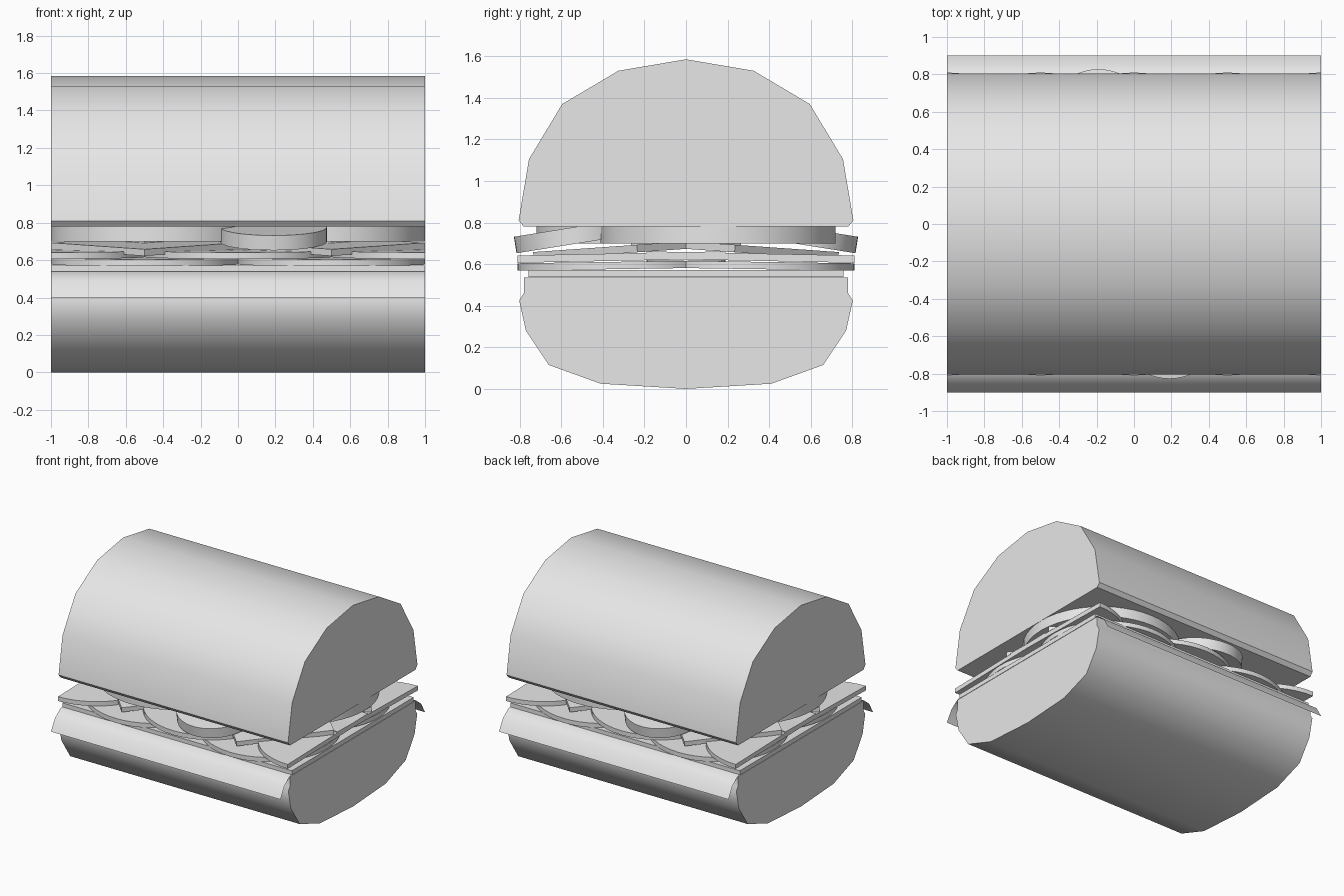
import bpy, bmesh
from math import atan2, radians
from mathutils import Matrix, Vector

cube = bpy.data.objects.get("Cube")
if cube:
    bpy.data.objects.remove(cube, do_unlink=True)

grey = bpy.data.materials.new("plain_grey")
grey.use_nodes = True
grey.diffuse_color = (0.8, 0.8, 0.8, 1)
grey.node_tree.nodes["Principled BSDF"].inputs["Base Color"].default_value = (0.8, 0.8, 0.8, 1)


def finish(name, bm, angle=45):
    mesh = bpy.data.meshes.new(name)
    bmesh.ops.recalc_face_normals(bm, faces=bm.faces)
    bm.to_mesh(mesh)
    bm.free()
    mesh.materials.append(grey)
    obj = bpy.data.objects.new(name, mesh)
    bpy.context.collection.objects.link(obj)
    bpy.ops.object.select_all(action='DESELECT')
    obj.select_set(True)
    bpy.context.view_layer.objects.active = obj
    bpy.ops.object.shade_smooth_by_angle(angle=radians(angle))
    return obj


def loaf(name, half, closed=True):
    """Mirror a half profile of (y, z) points and sweep it along x."""
    pts = half + [(-y, z) for y, z in reversed(half) if y > 0]
    bm = bmesh.new()
    ends = [[bm.verts.new((x, y, z)) for y, z in pts] for x in (-1, 1)]
    count = len(pts)
    for i in range(count if closed else count - 1):
        j = (i + 1) % count
        bm.faces.new((ends[0][i], ends[0][j], ends[1][j], ends[1][i]))
    if closed:
        for ring in ends:
            bm.faces.new(ring)
    return finish(name, bm)


def slice_part(name, x, y, z, radius, thick, sides=48, slope=0.0):
    """A round or square slice that droops outward and is cut flush at the ends."""
    bm = bmesh.new()
    tilt = atan2(slope, 1) * (1 if y > 0 else -1)
    place = Matrix.Translation((x, y, z)) @ Matrix.Rotation(-tilt, 4, 'X')
    bmesh.ops.create_cone(bm, cap_ends=True, segments=sides, radius1=radius,
                          radius2=radius, depth=thick, matrix=place)
    for side in (-1, 1):
        geom = bm.verts[:] + bm.edges[:] + bm.faces[:]
        cut = bmesh.ops.bisect_plane(bm, geom=geom, plane_co=Vector((side, 0, 0)),
                                     plane_no=Vector((side, 0, 0)), clear_outer=True, dist=0.0005)
        rim = [e for e in cut["geom_cut"] if isinstance(e, bmesh.types.BMEdge) and e.is_boundary]
        if rim:
            bmesh.ops.holes_fill(bm, edges=rim)
    return finish(name, bm, 30)


# Bread halves
loaf("top_bun", [(0.78, 0.78), (0.805, 0.81), (0.755, 1.105), (0.595, 1.37),
                 (0.325, 1.53), (0, 1.585)])
loaf("bottom_bun", [(0, 0), (0.41, 0.025), (0.66, 0.115), (0.77, 0.28),
                    (0.802, 0.425), (0.78, 0.46), (0.78, 0.535)])

# Thin sheet draped over the bottom bread
loaf("draped_sheet", [(0.9, 0.4), (0.85, 0.487), (0.78, 0.54)], closed=False)

# Flat filling slab
bm = bmesh.new()
bmesh.ops.create_cube(bm, size=1, matrix=Matrix.Translation((0, 0, 0.555))
                      @ Matrix.Diagonal((2, 1.515, 0.034, 1)))
finish("filling_slab", bm)

# Overlapping round slices, cheese squares and tomatoes on both long sides
for side, label in ((-1, "front"), (1, "back")):
    for i, x in enumerate((-0.5, 0.5)):
        slice_part(f"{label}_lower_slice_{i}", x, side * 0.31, 0.594, 0.5, 0.035, slope=0.015)
        slice_part(f"{label}_cheese_{i}", x, side * 0.235, 0.675, 0.5, 0.036, sides=4, slope=0.07)
    for i, x in enumerate((-1, 0, 1)):
        slice_part(f"{label}_upper_slice_{i}", x, side * 0.31, 0.634, 0.5, 0.035, slope=0.02)
    slice_part(f"{label}_large_tomato", side * 0.435, side * 0.155, 0.74, 0.565, 0.08)
    slice_part(f"{label}_small_tomato", side * -0.19, side * 0.54, 0.737, 0.285, 0.08, slope=0.16)
